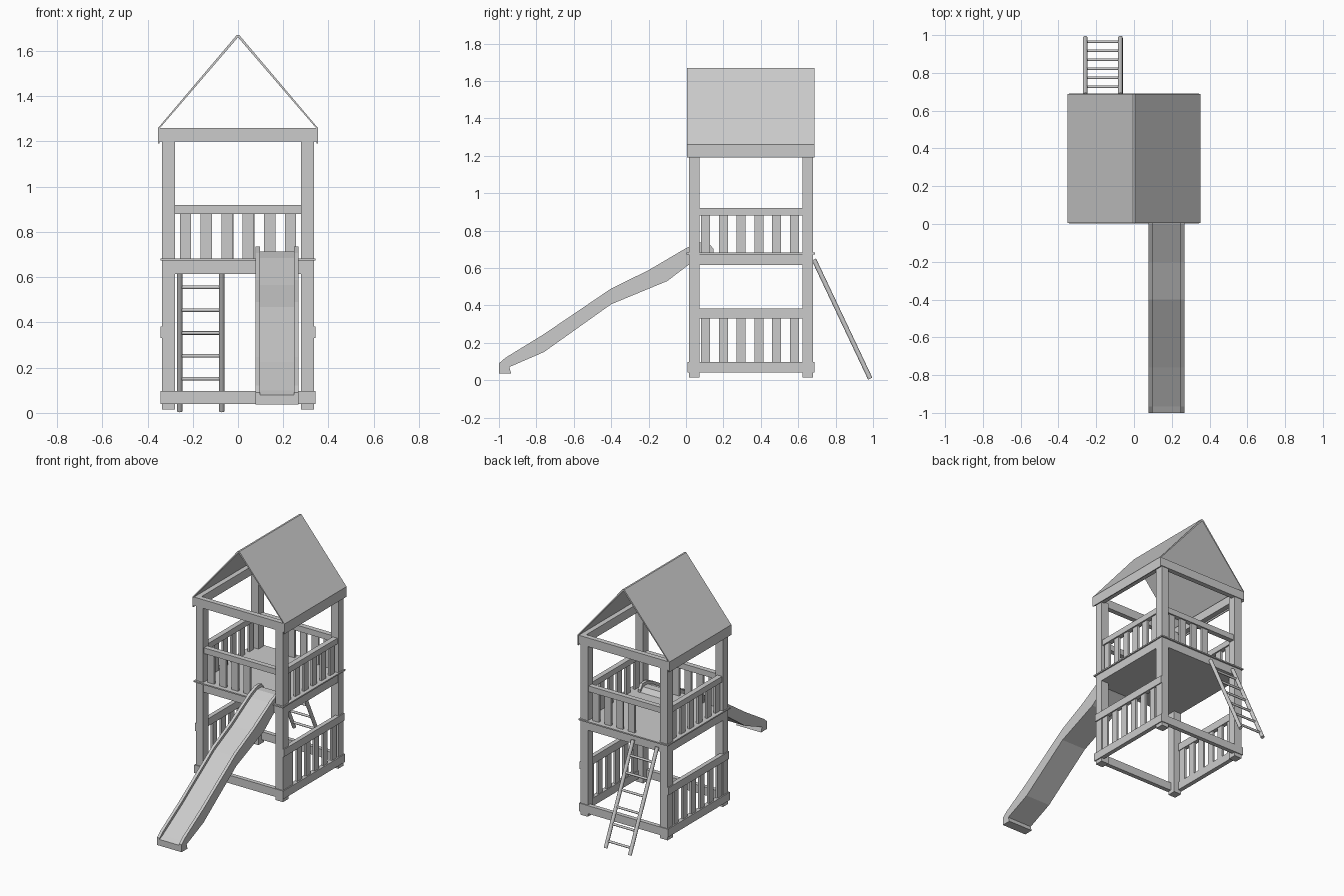
import bpy, bmesh
from mathutils import Vector

if "Cube" in bpy.data.objects:
    bpy.data.objects.remove(bpy.data.objects["Cube"])

def finish(name, bm):
    bmesh.ops.recalc_face_normals(bm, faces=bm.faces)
    me = bpy.data.meshes.new(name)
    bm.to_mesh(me)
    bm.free()
    ob = bpy.data.objects.new(name, me)
    bpy.context.collection.objects.link(ob)
    return ob

def box(name, x0, x1, y0, y1, z0, z1):
    bm = bmesh.new()
    bmesh.ops.create_cube(bm, size=1)
    for v in bm.verts:
        v.co = ((x0 + x1) / 2 + v.co.x * (x1 - x0),
                (y0 + y1) / 2 + v.co.y * (y1 - y0),
                (z0 + z1) / 2 + v.co.z * (z1 - z0))
    return finish(name, bm)

def extrude(name, pts, to3d, d):
    bm = bmesh.new()
    f = bm.faces.new([bm.verts.new(to3d(p)) for p in pts])
    r = bmesh.ops.extrude_face_region(bm, geom=[f])
    vs = [g for g in r["geom"] if isinstance(g, bmesh.types.BMVert)]
    bmesh.ops.translate(bm, verts=vs, vec=d)
    return finish(name, bm)

def rod(name, a, b, r, n=12):
    a, b = Vector(a), Vector(b)
    bm = bmesh.new()
    bmesh.ops.create_cone(bm, cap_ends=True, segments=n, radius1=r, radius2=r, depth=(b - a).length)
    ob = finish(name, bm)
    ob.data.transform((b - a).to_track_quat('Z', 'Y').to_matrix().to_4x4())
    ob.location = (a + b) / 2
    for p in ob.data.polygons:
        p.use_smooth = len(p.vertices) == 4
    return ob

def span(s, a, b):
    """Mirror an interval in x when s is -1."""
    return (a, b) if s > 0 else (-b, -a)

YC = 0.347  # middle of the tower in y

# Corner posts
for s in (-1, 1):
    for n, y in (("front", 0.015), ("back", 0.622)):
        box(n + "_post", *span(s, 0.278, 0.335), y, y + 0.058, 0.015, 1.21)

# Deck
box("deck_frame", -0.334, 0.334, 0.016, 0.679, 0.615, 0.673)
box("deck_board", -0.343, 0.343, 0.002, 0.69, 0.673, 0.682)

# Rails and slats on the two sides
for s in (-1, 1):
    box("side_base_rail", *span(s, 0.312, 0.342), 0.008, 0.686, 0.04, 0.096)
    box("side_lower_rail", *span(s, 0.312, 0.342), 0.016, 0.679, 0.33, 0.382)
    box("side_upper_rail", *span(s, 0.292, 0.328), 0.07, 0.625, 0.88, 0.92)
    box("side_top_beam", *span(s, 0.31, 0.346), 0.01, 0.684, 1.2, 1.26)
    for i in range(6):
        y = 0.081 + i * 0.095
        box("lower_slat", *span(s, 0.317, 0.333), y, y + 0.048, 0.09, 0.335)
        box("upper_slat", *span(s, 0.302, 0.318), y, y + 0.048, 0.68, 0.885)

# Rails and slats on front and back, with gaps for slide and ladder
for n, t in (("front", -1), ("back", 1)):
    def yy(a, b):
        return (YC + a, YC + b) if t > 0 else (YC - b, YC - a)
    box(n + "_base_rail", -0.342, 0.342, *yy(0.309, 0.339), 0.04, 0.096)
    box(n + "_upper_rail", -0.28, 0.28, *yy(0.288, 0.324), 0.88, 0.92)
    box(n + "_top_beam", -0.348, 0.348, *yy(0.303, 0.338), 1.2, 1.26)
    for i in range(4):
        x = t * (0.232 - i * 0.092)
        box(n + "_slat", x - 0.025, x + 0.025, *yy(0.298, 0.314), 0.68, 0.885)

# Gable roof with short vertical eaves
outer = [(-0.353, 1.19), (-0.353, 1.26), (-0.006, 1.67), (0.006, 1.67), (0.353, 1.26), (0.353, 1.19)]
inner = [(0.347, 1.19), (0.347, 1.257), (0.0, 1.66), (-0.347, 1.257), (-0.347, 1.19)]
extrude("roof", outer + inner, lambda p: (p[0], 0.006, p[1]), (0, 0.681, 0))

# Slide: bed with raised side rims
top = [(-1.0, 0.09), (-0.965, 0.12), (-0.76, 0.246), (-0.4, 0.49), (-0.2, 0.588),
       (0.0, 0.706), (0.07, 0.735), (0.12, 0.735), (0.148, 0.70)]
under = [(0.148, 0.675), (0.06, 0.65), (0.005, 0.61), (-0.1, 0.53), (-0.4, 0.406),
         (-0.76, 0.15), (-0.945, 0.07), (-0.935, 0.037), (-1.0, 0.037)]
bed = [(y, z - 0.022) for y, z in top]
bed[0] = (-1.0, 0.08)
extrude("slide_bed", bed + under, lambda p: (0.096, p[0], p[1]), (0.153, 0, 0))
for x in (0.078, 0.247):
    extrude("slide_side", top + under, lambda p: (x, p[0], p[1]), (0.02, 0, 0))

# Ladder
foot, head = Vector((0, 0.985, 0.008)), Vector((0, 0.684, 0.645))
for x in (-0.258, -0.072):
    rod("ladder_rail", (x, *foot.yz), (x, *head.yz), 0.0125)
for i in range(6):
    z = 0.05 + i * 0.101
    p = foot.lerp(head, (z - foot.z) / (head.z - foot.z))
    rod("ladder_rung", (-0.258, *p.yz), (-0.072, *p.yz), 0.008, 10)
